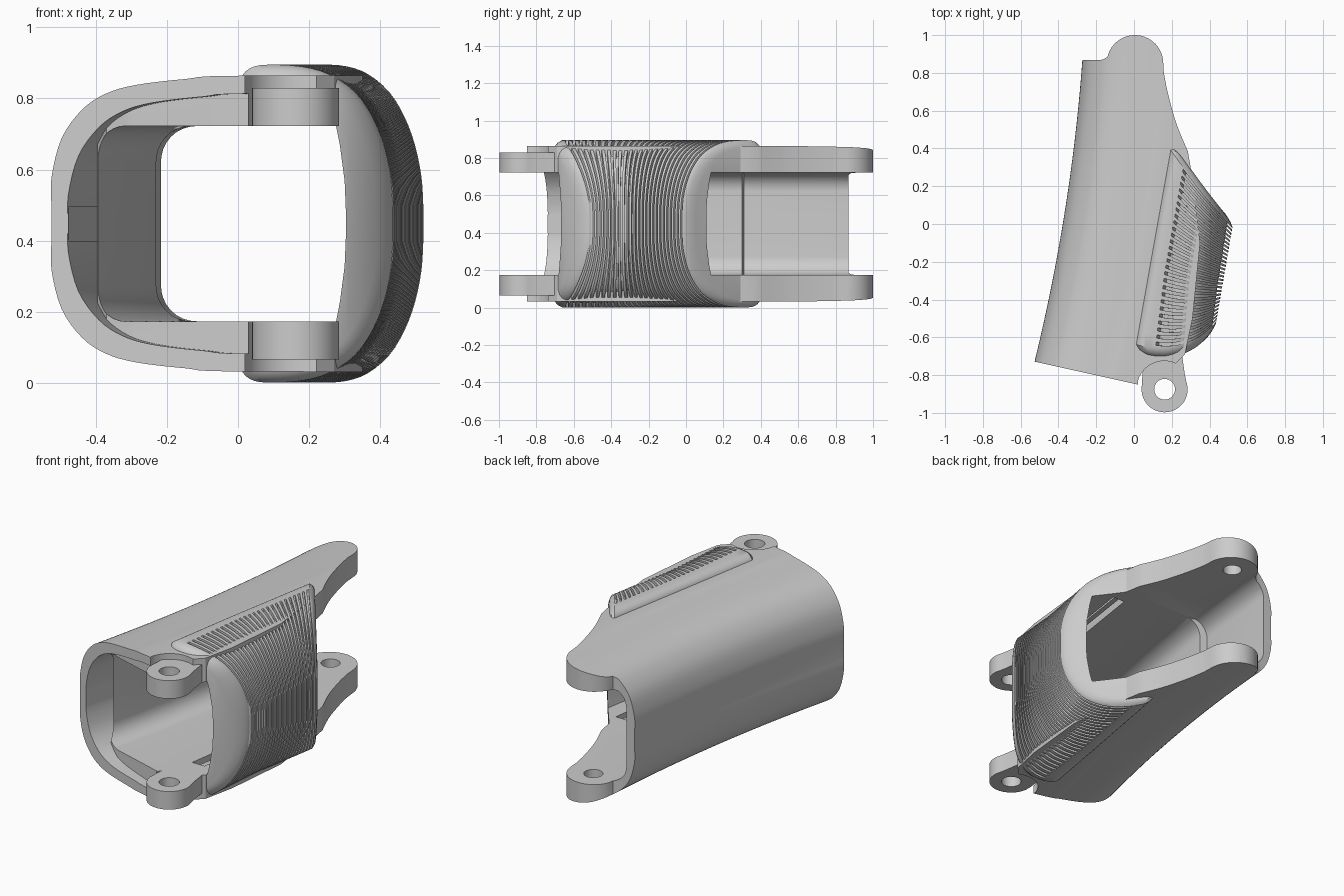
import bpy, bmesh, math
from mathutils import Vector

if "Cube" in bpy.data.objects:
    bpy.data.objects.remove(bpy.data.objects["Cube"])

ZC = 0.448  # height of the symmetry plane


def smooth(pts, n=4):
    """Catmull-Rom refinement of an open 2D point list."""
    p = [Vector(q) for q in pts]
    p = [p[0]] + p + [p[-1]]
    out = []
    for i in range(1, len(p) - 2):
        a, b, c, d = p[i - 1:i + 3]
        for k in range(n):
            t = k / n
            out.append(0.5 * (2 * b + (c - a) * t + (2 * a - 5 * b + 4 * c - d) * t * t
                              + (3 * b - a - 3 * c + d) * t ** 3))
    return out + [p[-2]]


def make(name, bm):
    bmesh.ops.recalc_face_normals(bm, faces=bm.faces[:])
    me = bpy.data.meshes.new(name)
    bm.to_mesh(me)
    bm.free()
    ob = bpy.data.objects.new(name, me)
    bpy.context.collection.objects.link(ob)
    return ob


def loft(bm, rings):
    """Skin matching rings; end caps pair point i with point n-1-i."""
    vs = [[bm.verts.new(p) for p in r] for r in rings]
    n = len(vs[0])
    for a, b in zip(vs, vs[1:]):
        for i in range(n):
            j = (i + 1) % n
            bm.faces.new((a[i], a[j], b[j], b[i]))
    for r in (vs[0], vs[-1]):
        for i in range(n // 2 - 1):
            bm.faces.new((r[i], r[i + 1], r[n - 2 - i], r[n - 1 - i]))


def loft_obj(name, rings):
    bm = bmesh.new()
    loft(bm, rings)
    return make(name, bm)


def prism(name, plan, z0, z1):
    bm = bmesh.new()
    f = bm.faces.new([bm.verts.new((p[0], p[1], z0)) for p in plan])
    r = bmesh.ops.extrude_face_region(bm, geom=[f])
    bmesh.ops.translate(bm, vec=(0, 0, z1 - z0),
                        verts=[g for g in r['geom'] if isinstance(g, bmesh.types.BMVert)])
    return make(name, bm)


def arc(cx, cy, r, a0, a1, n):
    return [(cx + r * math.cos(math.radians(a0 + (a1 - a0) * i / n)),
             cy + r * math.sin(math.radians(a0 + (a1 - a0) * i / n))) for i in range(n + 1)]


def boolean(ob, cutter, op='DIFFERENCE', keep=False):
    m = ob.modifiers.new(op, 'BOOLEAN')
    m.operation, m.solver, m.object = op, 'EXACT', cutter
    bpy.context.view_layer.objects.active = ob
    bpy.ops.object.modifier_apply(modifier=m.name)
    if not keep:
        bpy.data.objects.remove(cutter)


def mirrored(half, y):
    """Ring in the xz plane from (x, half height) points."""
    return ([(x, y, ZC + h) for x, h in half] + [(x, y, ZC - h) for x, h in reversed(half)])


def left(y):
    return -0.375 + 0.166 * y - 0.0535 * y * y


# Outer sleeve: rounded section swept along the curved back, trimmed to its plan
SLEEVE = smooth([(0, .05), (0, .13), (.03, .24), (.09, .32), (.16, .365),
                 (.25, .39), (.4, .407), (.56, .416), (1.4, .416)])
ys = [-1.05 + 2.1 * i / 24 for i in range(25)]
shell = loft_obj("sleeve_shell", [mirrored([(left(y) + d, h) for d, h in SLEEVE], y) for y in ys])
plan = [(-.8, -.668), (-.52, -.73), (.02, -.85)] + arc(.16, -.87, .145, 165, 65, 10)
plan += [(.27, -.69), (.31, -.5), (.35, -.1), (.3, .3)]
plan += smooth([(.285, .385), (.225, .53), (.18, .69), (.158, .8)])
plan += arc(.005, .85, .15, 0, 155, 18)
plan += [(-.14, .885), (-.165, .87), (-.2, .868), (-.8, .875)]
boolean(shell, prism("plan_trim", plan, -.2, 1.2), 'INTERSECT')


# Grip pad: U-shaped sections fanned out between two curved edges
def grip_point(t, d, h, inset, side=1):
    a = Vector((0, -.68)).lerp(Vector((.2, .44)), t)
    b = Vector((.43, -.55)).lerp(Vector((.525, .005)), t)
    c = (a + b) / 2 + Vector((.05, -.16)).lerp(Vector((0, -.03)), min(1, t * 2.5))
    length = b.x - a.x
    s = 1 - (d * length + inset * (1 - 2 * d)) / length
    p = a * (1 - s) ** 2 + c * 2 * s * (1 - s) + b * s * s
    return (p.x, p.y, ZC + side * (h - inset * min(1, h / .3)))


GRIP = smooth([(0, .05), (.015, .13), (.07, .22), (.16, .3), (.29, .37), (.47, .42),
               (.65, .442), (.85, .447), (.95, .437), (1, .405), (1, .34)], 3)
ends = [(0, .05), (.008, .028), (.02, .012), (.04, 0)]
stations = ends + [(.04 + .92 * i / 14, 0) for i in range(1, 14)]
stations += [(1 - t, i * .8) for t, i in reversed(ends)]
grip = loft_obj("grip_pad", [
    [grip_point(t, d, h, i) for d, h in GRIP] +
    [grip_point(t, d, h, i, -1) for d, h in reversed(GRIP)] for t, i in stations])

# Fanned grooves wrapped around the grip
bm = bmesh.new()
N = 27
path = [(d, h, 1) for d, h in reversed(GRIP) if d < .84]
path += [(d, h, -1) for d, h, s in reversed(path)]
for k in range(N):
    t = .065 + .88 * k / (N - 1)
    w = .2 / N
    loft(bm, [[grip_point(t + dt, d, h, i, s) for dt, i in
               ((-w, -.025), (w, -.025), (w, .026), (-w, .026))] for d, h, s in path])
boolean(grip, make("groove_cutter", bm))

# Main finger cavity with flat cheeks, thicker in the middle of the back wall
rings = []
for y in [-1.1, -.8, -.6, -.4, -.2, 0, .15, .3, .31, .45, .6, .75, .9, 1.1]:
    li = left(y) + (.1 if y < .305 else .055)
    r = .405 + .175 * y
    half = [(li, .03), (li, .175)]
    half += [(px, py) for px, py in arc(li + .1, .175, .1, 172, 90, 7)]
    half += [(r - .01, .275), (r, .22), (r + .012, .12), (r + .015, .04)]
    rings.append(mirrored(half, y))
cavity = loft_obj("cavity_cutter", rings)
boolean(shell, cavity, keep=True)
boolean(grip, cavity)

# Mouth recess that leaves a thin wall at the front
INNER = [(d + .05, h - .05 if h > .06 else h) for d, h in SLEEVE]
recess = loft_obj("recess_cutter", [mirrored([(left(y) + d, h) for d, h in INNER], y)
                                    for y in (-1, -.8, -.65, -.5, -.35)])
boolean(recess, prism("recess_plan", [(-.8, -1.1), (.03, -1.1), (.03, -.8), (-.3, -.7), (-.37, -.66),
                                      (-.395, -.6), (-.34, -.3), (-.8, -.3)], -.2, 1.2), 'INTERSECT')
boolean(shell, recess)

# Blind pivot holes on the inner faces of the rear ears
boolean(shell, prism("rear_hole", arc(.005, .86, .052, 0, 345, 23), .085, .81))

# Anchor slots on the inner cheeks, each with a bar
for side, word in ((1, "upper"), (-1, "lower")):
    def z(v):
        return ZC + side * v
    slot = prism("slot_cutter", [(.12, -.6), (.2, -.6), (.32, .2), (.24, .2)],
                 min(z(.25), z(.33)), max(z(.25), z(.33)))
    boolean(shell, slot, keep=True)
    boolean(grip, slot)
    prism(word + "_anchor_bar", [(.148, -.61), (.178, -.61), (.298, .21), (.268, .21)],
          min(z(.29), z(.335)), max(z(.29), z(.335)))

    # Front hinge ears with webs running back into the sleeve
    z0, z1 = sorted((z(.275), z(.382)))
    ear = prism(word + "_front_ear", arc(.162, -.875, .122, 180, 360, 24)
                + [(.268, -.79), (.25, -.66), (.07, -.66), (.045, -.79)], z0, z1)
    disc = prism("ear_disc", arc(.162, -.875, .122, 0, 352.5, 47), z0, z1)
    boolean(ear, disc, 'UNION')
    boolean(ear, prism("ear_hole", arc(.162, -.875, .055, 0, 348.75, 31), -.1, 1.1))

# Smooth shading with sharp edges kept
for ob in bpy.context.collection.objects:
    bpy.ops.object.select_all(action='DESELECT')
    ob.select_set(True)
    bpy.context.view_layer.objects.active = ob
    bpy.ops.object.shade_smooth_by_angle(angle=math.radians(30))
